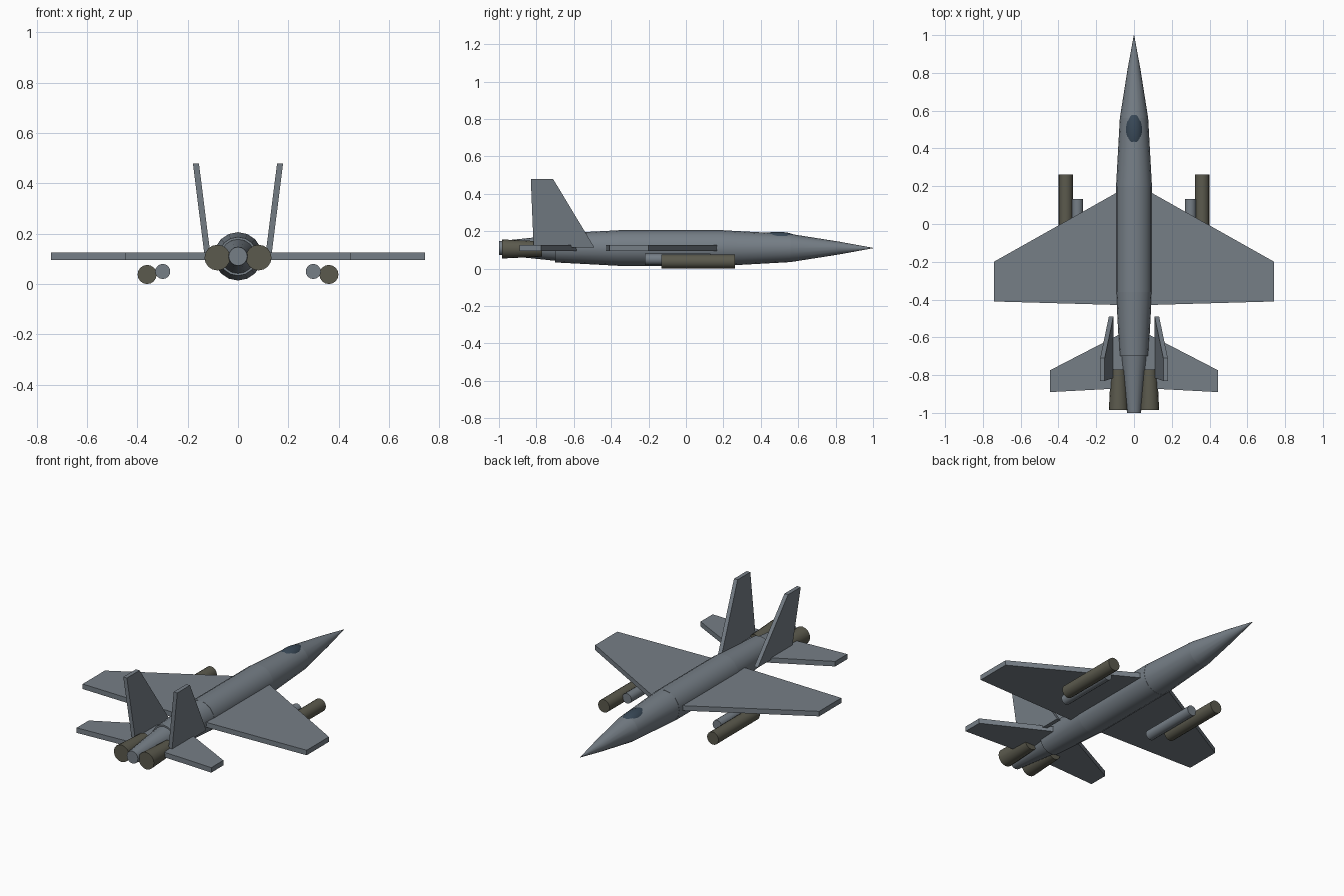
import bpy, bmesh, math
from mathutils import Vector

cube = bpy.data.objects.get("Cube")
if cube:
    bpy.data.objects.remove(cube)


def material(name, rgb):
    m = bpy.data.materials.new(name)
    m.use_nodes = True
    m.diffuse_color = (*rgb, 1)
    m.node_tree.nodes["Principled BSDF"].inputs["Base Color"].default_value = (*rgb, 1)
    return m


GREY = material("slate_grey", (0.18, 0.21, 0.24))
OLIVE = material("dark_olive", (0.105, 0.102, 0.075))
GLASS = material("canopy_blue", (0.04, 0.065, 0.095))
AXIS_Z = 0.11


def finish(bm, name, mat, smooth=False):
    bmesh.ops.recalc_face_normals(bm, faces=bm.faces)
    mesh = bpy.data.meshes.new(name)
    bm.to_mesh(mesh)
    bm.free()
    mesh.materials.append(mat)
    ob = bpy.data.objects.new(name, mesh)
    bpy.context.collection.objects.link(ob)
    if smooth:
        bpy.ops.object.select_all(action="DESELECT")
        ob.select_set(True)
        bpy.context.view_layer.objects.active = ob
        bpy.ops.object.shade_smooth_by_angle(angle=math.radians(35))
    return ob


def tube(name, mat, x, z, profile, sides=16):
    """Capped round body along y from (y, radius) pairs."""
    bm = bmesh.new()
    rings = []
    for y, r in profile:
        rings.append([bm.verts.new((x + r * math.cos(a), y, z + r * math.sin(a)))
                      for a in (math.tau * i / sides for i in range(sides))])
    for a, b in zip(rings, rings[1:]):
        for i in range(sides):
            j = (i + 1) % sides
            bm.faces.new((a[i], a[j], b[j], b[i]))
    bm.faces.new(rings[0])
    bm.faces.new(rings[-1])
    return finish(bm, name, mat, True)


def slab(name, mat, outline, offset):
    """Flat panel extruded by an offset vector."""
    bm = bmesh.new()
    face = bm.faces.new([bm.verts.new(p) for p in outline])
    top = bmesh.ops.extrude_face_region(bm, geom=[face], use_keep_orig=True)["geom"]
    moved = [v for v in top if isinstance(v, bmesh.types.BMVert)]
    bmesh.ops.translate(bm, verts=moved, vec=Vector(offset))
    return finish(bm, name, mat)


# Fuselage sections, tail to nose
for name, profile in {
    "tail_cone": [(-1.0, 0.037), (-0.70, 0.068)],
    "rear_fuselage": [(-0.70, 0.077), (-0.36, 0.095)],
    "mid_fuselage": [(-0.36, 0.096), (0.20, 0.096)],
    "forward_fuselage": [(0.20, 0.095), (0.56, 0.075)],
    "nose_cone": [(0.56, 0.075), (0.82, 0.034), (1.0, 0.001)],
}.items():
    tube(name, GREY, 0, AXIS_Z, profile)

# Canopy bubble, mostly sunk into the forward fuselage
bm = bmesh.new()
bmesh.ops.create_uvsphere(bm, u_segments=24, v_segments=16, radius=1)
bmesh.ops.scale(bm, verts=bm.verts, vec=(0.05, 0.12, 0.047))
bmesh.ops.translate(bm, verts=bm.verts, vec=(0, 0.49, 0.15))
finish(bm, "canopy", GLASS, True)

for side, s in (("left", 1), ("right", -1)):
    # Main wing and tailplane
    for part, outline in {
        "wing": [(0.04, 0.195), (0.742, -0.20), (0.742, -0.41), (0.04, -0.43)],
        "tailplane": [(0.03, -0.56), (0.446, -0.775), (0.446, -0.89), (0.03, -0.868)],
    }.items():
        slab(f"{side}_{part}", GREY, [(s * x, y, 0.095) for x, y in outline], (0, 0, 0.03))

    # Outward-canted fin
    fin = [(0.109, -0.49, 0.113), (0.109, -0.815, 0.113),
           (0.155, -0.83, 0.478), (0.155, -0.71, 0.478)]
    slab(f"{side}_fin", GREY, [(s * x, y, z) for x, y, z in fin], (s * 0.024, 0, 0))

    # Engine nozzle, underwing tank and missile
    tube(f"{side}_engine", OLIVE, s * 0.082, 0.105, [(-0.985, 0.051), (-0.77, 0.041)])
    tube(f"{side}_tank", OLIVE, s * 0.361, 0.038, [(-0.13, 0.038), (0.262, 0.038)])
    tube(f"{side}_missile", GREY, s * 0.299, 0.05, [(-0.22, 0.03), (0.132, 0.03)])
